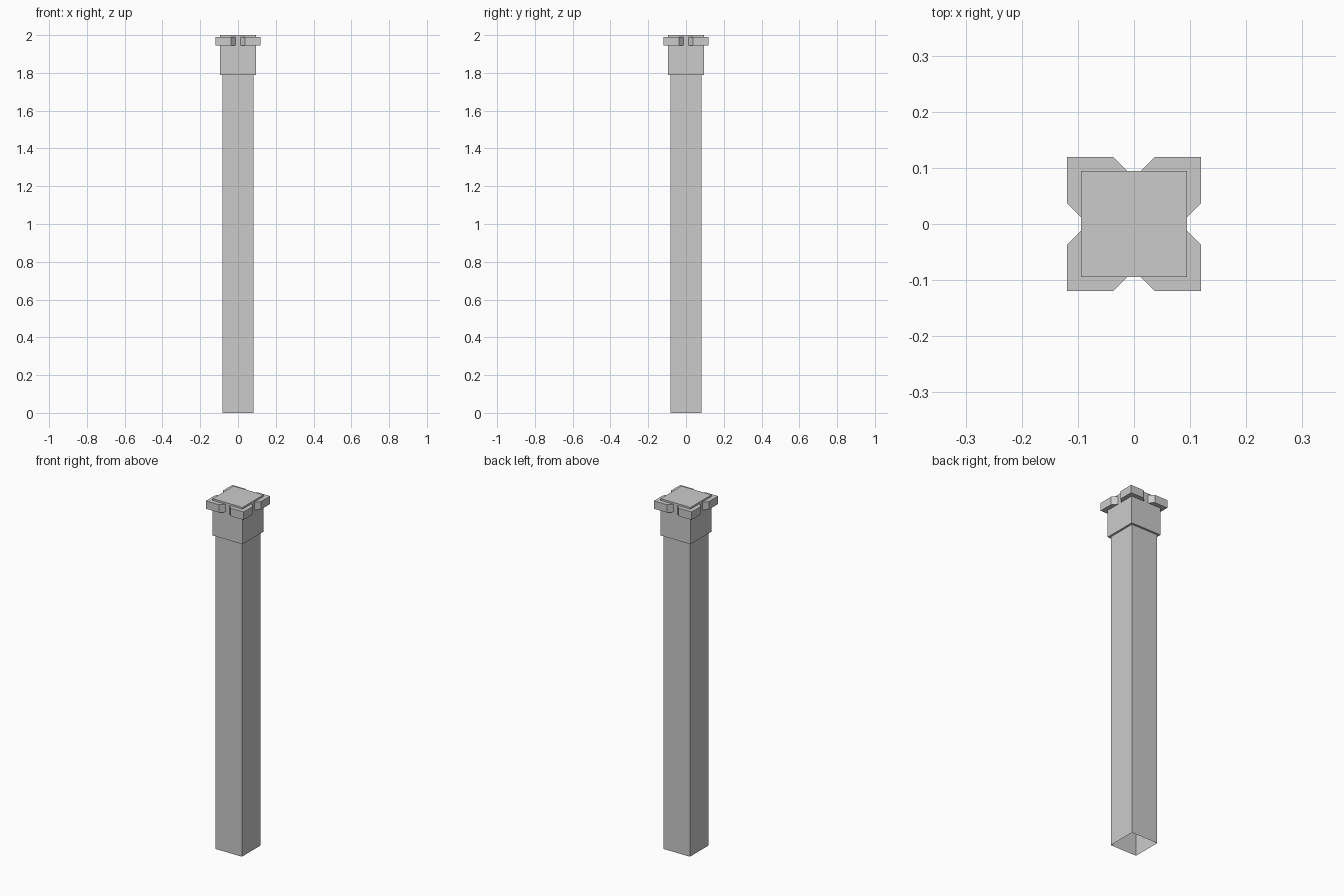
import bpy, bmesh
from math import pi
from mathutils import Matrix

if "Cube" in bpy.data.objects:
    bpy.data.objects.remove(bpy.data.objects["Cube"])


def make_object(name, bm):
    bmesh.ops.remove_doubles(bm, verts=bm.verts, dist=1e-5)
    mesh = bpy.data.meshes.new(name)
    bm.to_mesh(mesh)
    bm.free()
    obj = bpy.data.objects.new(name, mesh)
    bpy.context.collection.objects.link(obj)
    return obj


def square_loft(name, rings, close_top=False):
    """Skin square rings given as (half width, height), bottom to top."""
    bm = bmesh.new()
    loops = [[bm.verts.new((sx * r, sy * r, z))
              for sx, sy in ((-1, -1), (1, -1), (1, 1), (-1, 1))]
             for r, z in rings]
    for low, high in zip(loops, loops[1:]):
        for i in range(4):
            j = (i + 1) % 4
            bm.faces.new((low[i], low[j], high[j], high[i]))
    if close_top:
        bm.faces.new(loops[-1])
    return make_object(name, bm)


SHAFT, CAP, OUTER = 0.083, 0.0945, 0.119
COLLAR_Z, TOP_Z = 1.79, 2.0

# Hollow post, open at the foot
square_loft("post_shaft", [(SHAFT, 0), (SHAFT, COLLAR_Z)])

# Wider cap with a stepped underside
square_loft("post_cap",
            [(SHAFT, COLLAR_Z), (CAP, COLLAR_Z), (CAP, TOP_Z)], close_top=True)

# Angled corner brackets around the cap, ends cut at 45 degrees
outline = [(CAP, 0.012), (OUTER, 0.0365), (OUTER, OUTER),
           (0.0365, OUTER), (0.012, CAP), (CAP, CAP)]
for k in range(4):
    bm = bmesh.new()
    low = [bm.verts.new((x, y, 1.945)) for x, y in outline]
    high = [bm.verts.new((x, y, 1.99)) for x, y in outline]
    # Split each L at its mitre; the side against the cap stays open
    for a, b, c, d in ((0, 1, 2, 5), (5, 2, 3, 4)):
        bm.faces.new([high[i] for i in (a, b, c, d)])
        bm.faces.new([low[i] for i in (d, c, b, a)])
    for i in range(4):
        bm.faces.new((low[i], low[i + 1], high[i + 1], high[i]))
    bm.transform(Matrix.Rotation(k * pi / 2, 4, 'Z'))
    make_object(f"corner_bracket_{k + 1}", bm)
